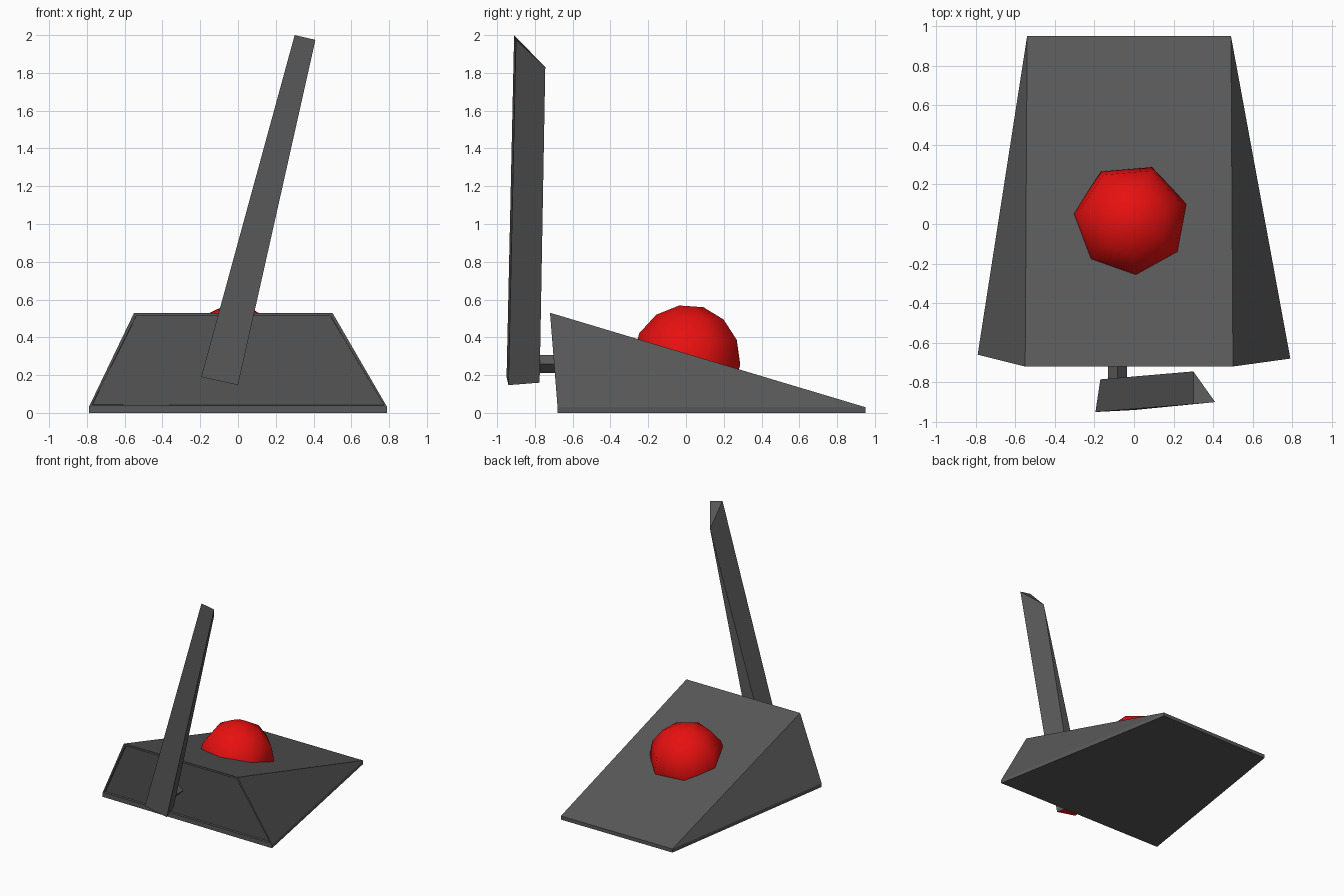
import bpy, bmesh, math
from mathutils import Vector, Matrix

if "Cube" in bpy.data.objects:
    bpy.data.objects.remove(bpy.data.objects["Cube"])


def material(name, rgb):
    m = bpy.data.materials.new(name)
    m.diffuse_color = (*rgb, 1)
    m.use_nodes = True
    m.node_tree.nodes["Principled BSDF"].inputs["Base Color"].default_value = m.diffuse_color
    return m


GREY = material("dark grey", (0.1, 0.1, 0.1))
RED = material("red", (0.8, 0.005, 0.005))


def loft(bm, rings):
    """Skin a list of equal-length rings and cap both ends."""
    loops = [[bm.verts.new(p) for p in ring] for ring in rings]
    n = len(loops[0])
    for a, b in zip(loops, loops[1:]):
        for i in range(n):
            j = (i + 1) % n
            bm.faces.new((a[i], a[j], b[j], b[i]))
    bm.faces.new(loops[0][::-1])
    bm.faces.new(loops[-1])


def finish(bm, name, *mats):
    me = bpy.data.meshes.new(name)
    bm.to_mesh(me)
    bm.free()
    for m in mats:
        me.materials.append(m)
    ob = bpy.data.objects.new(name, me)
    bpy.context.collection.objects.link(ob)
    return ob


# wedge base: thin lip, sloping top, recessed front panel
bm = bmesh.new()
foot = [(-0.79, -0.66), (0.79, -0.68), (0.49, 0.95), (-0.54, 0.95)]
low = [bm.verts.new((x, y, 0)) for x, y in foot]
lip = [bm.verts.new((x, y, 0.03)) for x, y in foot]
top = [bm.verts.new((x, -0.72, 0.53)) for x in (-0.55, 0.50)]
bm.faces.new(low[::-1])
for i in range(4):
    j = (i + 1) % 4
    bm.faces.new((low[i], low[j], lip[j], lip[i]))
front = bm.faces.new((lip[0], lip[1], top[1], top[0]))
bm.faces.new((top[0], top[1], lip[2], lip[3]))
bm.faces.new((lip[1], lip[2], top[1]))
bm.faces.new((lip[3], lip[0], top[0]))
bmesh.ops.recalc_face_normals(bm, faces=bm.faces)
bmesh.ops.inset_region(bm, faces=[front], thickness=0.02)
# push the inset face inward to leave a thin frame
bmesh.ops.inset_region(bm, faces=[front], thickness=0.002, depth=-0.015)
finish(bm, "wedge_base", GREY)

# seven-sided red dome with a flat cap, sunk into the slope
bm = bmesh.new()
R, SIDES = 0.297, 7
rings = []
for k in range(4, -1, -1):
    t = math.pi / SIDES * (k + 0.5)
    rings.append([Vector((R * math.sin(t) * math.cos(a), R * math.sin(t) * math.sin(a), R * math.cos(t)))
                  for a in (math.radians(-85) + math.tau * i / SIDES for i in range(SIDES))])
loft(bm, rings)
bm.transform(Matrix.Translation((-0.015, 0.01, 0.275)) @ Matrix.Rotation(math.radians(-4), 4, 'X'))
for f in bm.faces:
    f.smooth = True
finish(bm, "dome", RED)

# leaning lever whose rear edges meet at one point; red lower end
bm = bmesh.new()
fbl, fbr, ftl, ftr, bbl, bbr, tip = [bm.verts.new(p) for p in (
    (-0.195, -0.95, 0.19), (0.0, -0.94, 0.147), (0.30, -0.91, 2.0), (0.41, -0.90, 1.975),
    (-0.17, -0.785, 0.19), (-0.05, -0.775, 0.16), (0.30, -0.745, 1.83))]
for vs in ((fbl, fbr, ftr, ftl), (ftl, ftr, tip), (fbl, ftl, tip, bbl),
           (fbr, bbr, tip, ftr), (bbl, tip, bbr)):
    bm.faces.new(vs)
bm.faces.new((fbl, bbl, bbr, fbr)).material_index = 1
bmesh.ops.recalc_face_normals(bm, faces=bm.faces)
finish(bm, "lever", GREY, RED)

# square pivot peg standing on its corner
bm = bmesh.new()
diamond = [(0.048 * math.cos(a), 0.048 * math.sin(a)) for a in (math.pi / 2 * i for i in range(4))]
loft(bm, [[(-0.083 + x, y, 0.258 + z) for x, z in diamond] for y in (-0.80, -0.67)])
bmesh.ops.recalc_face_normals(bm, faces=bm.faces)
finish(bm, "pivot_peg", GREY)
